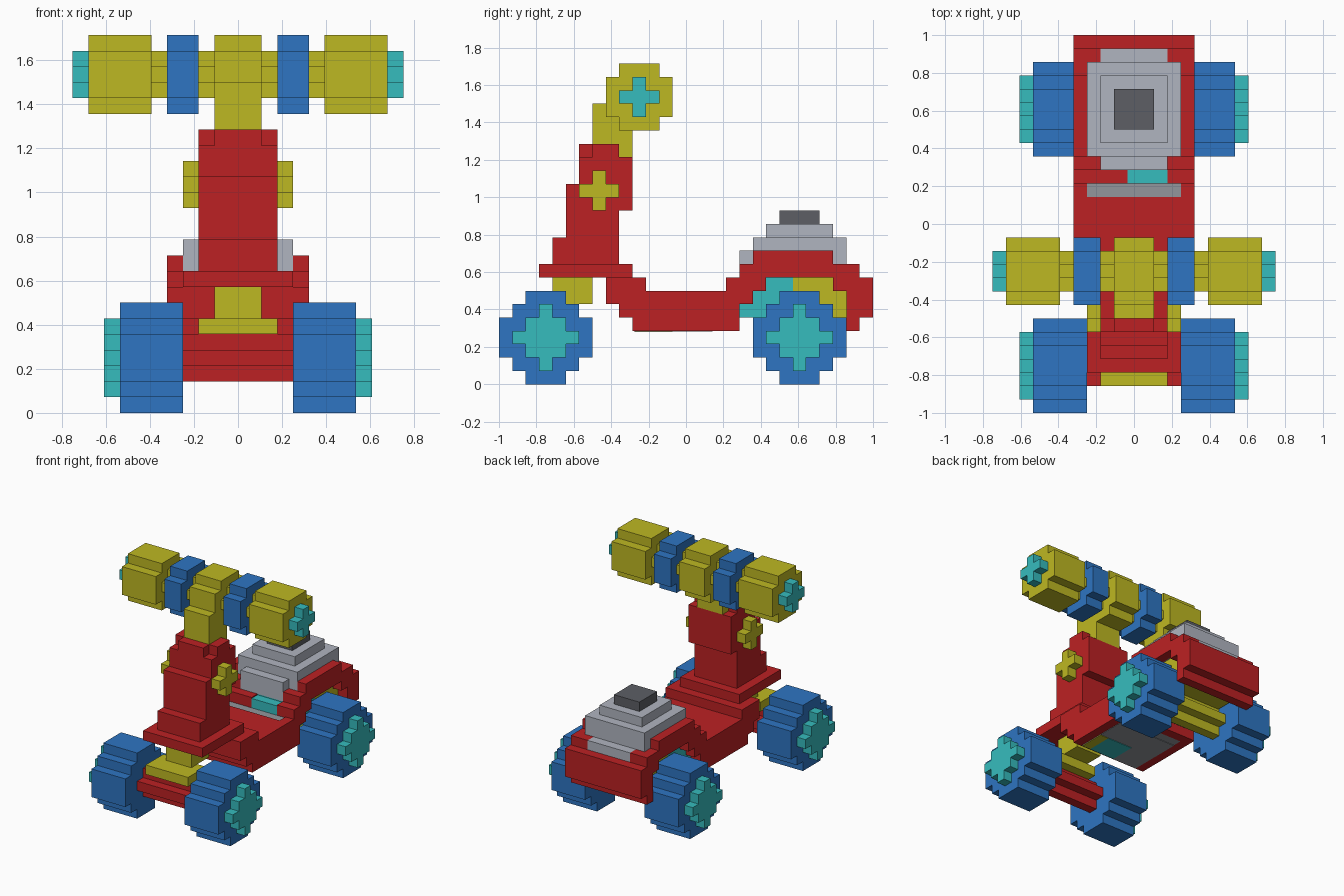
import bpy, bmesh

cube = bpy.data.objects.get("Cube")
if cube:
    bpy.data.objects.remove(cube, do_unlink=True)

U = 1 / 14  # size of one block


def material(name, rgb):
    lin = [((c / 255 + 0.055) / 1.055) ** 2.4 for c in rgb] + [1]
    m = bpy.data.materials.new(name)
    m.use_nodes = True
    m.diffuse_color = lin
    m.node_tree.nodes["Principled BSDF"].inputs["Base Color"].default_value = lin
    return m


RED = material("red", (188, 33, 35))
YELLOW = material("yellow", (190, 184, 34))
BLUE = material("blue", (46, 117, 194))
CYAN = material("cyan", (54, 188, 190))
LIGHT = material("light grey", (176, 181, 192))
MID = material("mid grey", (146, 150, 156))
DARK = material("dark grey", (93, 95, 101))


def stepped(name, mat, x0, x1, cols):
    """Extrude a stepped side outline along x; cols are (y0, y1, z_low, z_high), touching in y."""
    low = [p for y0, y1, a, b in cols for p in ((y0, a), (y1, a))]
    high = [p for y0, y1, a, b in cols for p in ((y0, b), (y1, b))]
    outline = []
    for p in low + high[::-1]:
        if p not in outline:
            outline.append(p)
    bm = bmesh.new()
    face = bm.faces.new([bm.verts.new((x0 * U, y * U, z * U)) for y, z in outline])
    ext = bmesh.ops.extrude_face_region(bm, geom=[face])
    verts = [v for v in ext["geom"] if isinstance(v, bmesh.types.BMVert)]
    bmesh.ops.translate(bm, verts=verts, vec=((x1 - x0) * U, 0, 0))
    bmesh.ops.recalc_face_normals(bm, faces=bm.faces)
    mesh = bpy.data.meshes.new(name)
    bm.to_mesh(mesh)
    bm.free()
    mesh.materials.append(mat)
    obj = bpy.data.objects.new(name, mesh)
    bpy.context.collection.objects.link(obj)
    return obj


def box(name, mat, x0, x1, y0, y1, z0, z1):
    return stepped(name, mat, x0, x1, [(y0, y1, z0, z1)])


def disc(name, mat, x0, x1, y, z, heights):
    """Blocky round bar: heights lists the column heights across y."""
    n = len(heights)
    return stepped(name, mat, x0, x1, [(y - n / 2 + i, y - n / 2 + i + 1, z - h / 2, z + h / 2)
                                       for i, h in enumerate(heights)])


def pair(fn, name, mat, x0, x1, *args):
    fn("left_" + name, mat, x0, x1, *args)
    fn("right_" + name, mat, -x1, -x0, *args)


PLUS = (1, 3, 1)
DIAMOND = (1, 3, 5, 3, 1)
ROUND5 = (3, 5, 5, 5, 3)
ROUND7 = (3, 5, 7, 7, 7, 5, 3)

# wheels, hubs and axles
for end, y, mat in (("front", -10.5, RED), ("rear", 8.5, YELLOW)):
    pair(disc, end + "_wheel", BLUE, 3.5, 7.5, y, 3.5, ROUND7)
    pair(disc, end + "_hub", CYAN, 7.5, 8.5, y, 3.5, DIAMOND)
    disc(end + "_axle", mat, -3.5, 3.5, y, 3.5, PLUS)

# front fork
box("fork_base", YELLOW, -2.5, 2.5, -12, -9, 5, 6)
box("fork_post", YELLOW, -1.5, 1.5, -10, -7, 6, 8)

# steering column
box("column_plate", RED, -3.5, 3.5, -11, -4, 8, 9)
stepped("column", RED, -2.5, 2.5, [(-10, -9, 9, 11), (-9, -8, 9, 15), (-8, -7, 9, 17),
                                   (-7, -5, 9, 18), (-5, -4, 13, 17)])
box("column_cap", RED, -1.5, 1.5, -8, -7, 17, 18)
pair(disc, "column_knob", YELLOW, 2.5, 3.5, -6.5, 14.5, PLUS)
stepped("neck", YELLOW, -1.5, 1.5, [(-7, -5, 18, 21), (-5, -4, 17, 21)])

# handlebar
disc("bar_centre", YELLOW, -1.5, 1.5, -3.5, 21.5, ROUND5)
for i, (a, b) in enumerate(((1.5, 2.5), (4.5, 5.5))):
    pair(disc, "bar_link_%d" % i, YELLOW, a, b, -3.5, 21.5, PLUS)
pair(disc, "bar_ring", BLUE, 2.5, 4.5, -3.5, 21.5, ROUND5)
pair(disc, "grip", YELLOW, 5.5, 9.5, -3.5, 21.5, ROUND5)
pair(disc, "grip_end", CYAN, 9.5, 10.5, -3.5, 21.5, PLUS)

# footboard
stepped("footboard", RED, -4.5, 4.5, [(-6, -5, 6, 8), (-5, -4, 5, 8), (-4, -3, 4, 8), (-3, 2, 4, 7)])
box("footboard_strip", MID, -3.5, 3.5, 2, 3, 4, 6.9)

# underside panels
box("under_panel", MID, -3.5, 3.5, -3.9, 2, 3.95, 4)
box("under_cyan", CYAN, -0.5, 2.5, -3.8, -1, 3.9, 3.95)
box("under_yellow", YELLOW, 2.5, 3.5, -3.8, -1, 3.9, 3.95)

# rear fenders with wheel arches, and the tail
pair(stepped, "fender", RED, 3.5, 4.5, [
    (2, 3, 4, 7), (3, 4, 4, 8), (4, 5, 6, 9), (5, 6, 7, 10), (6, 11, 8, 10),
    (11, 12, 7, 9), (12, 13, 4, 9), (13, 14, 5, 8)])
stepped("tail", RED, -3.5, 3.5, [(12, 13, 4, 8), (13, 14, 5, 8)])
pair(box, "tail_corner", RED, 2.5, 3.5, 12, 13, 8, 9)
pair(box, "seat_corner", RED, 2.5, 3.5, 4, 5, 7, 9)

# engine under the seat
box("engine_side", RED, -3.5, -0.5, 3, 4, 4, 8)
box("engine_corner", RED, 2.5, 3.5, 3, 4, 4, 8)
box("engine_front", CYAN, -0.5, 2.5, 3, 4, 4, 7.9)
box("engine_block", CYAN, -3.4, 3.4, 4, 8, 5, 8)
box("engine_rear", YELLOW, -3.4, 3.4, 8, 12, 5, 8)

# stepped seat
box("seat_base", LIGHT, -2.5, 2.5, 4, 13, 8, 9)
box("seat_front", LIGHT, -2.5, 2.5, 4, 5, 9, 10)
box("seat_lower", LIGHT, -3.5, 3.5, 5, 12, 8, 11)
box("seat_upper", LIGHT, -2.5, 2.5, 6, 11, 11, 12)
box("seat_top", DARK, -1.5, 1.5, 7, 10, 12, 13)
